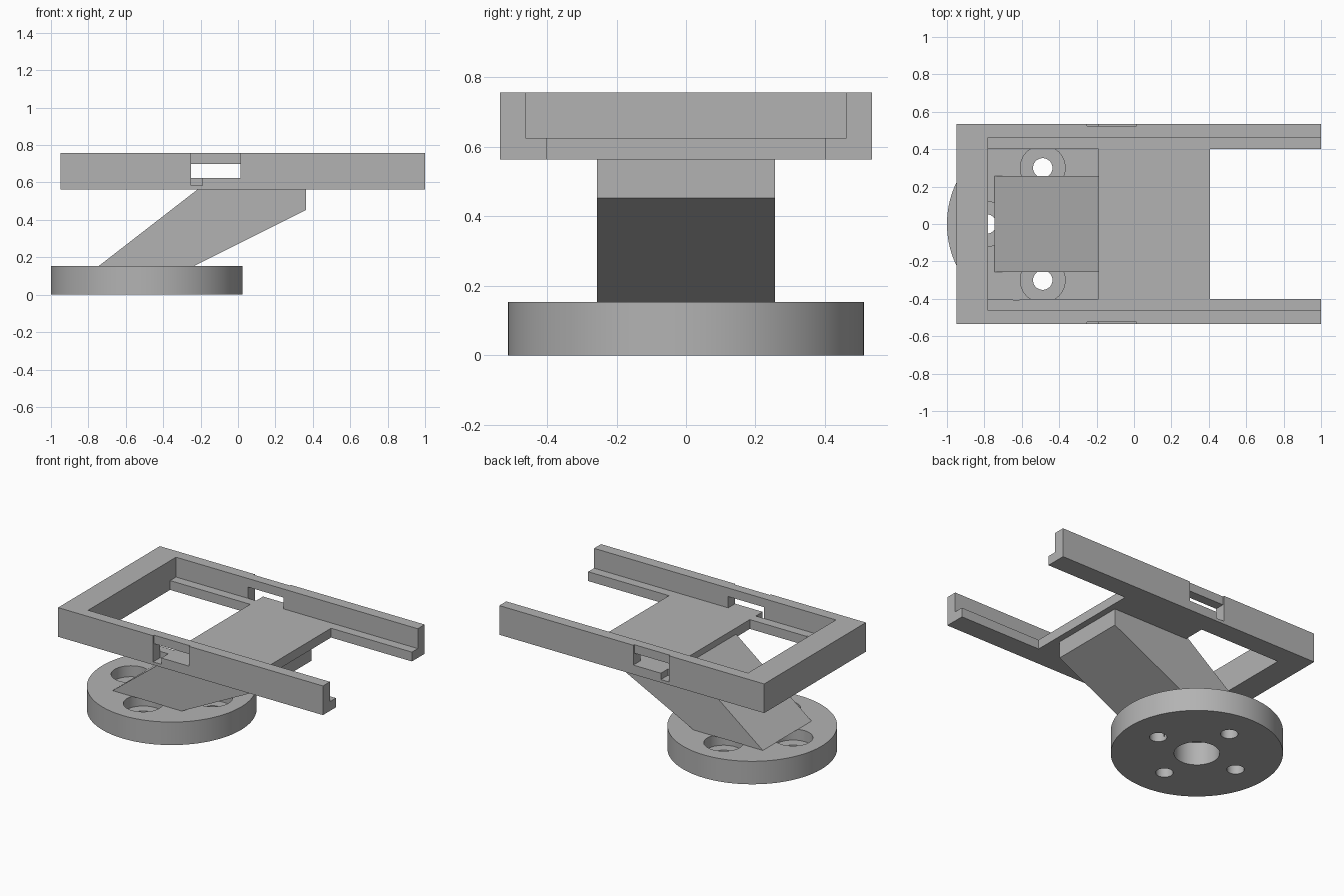
import bpy
import bmesh
import math

cube = bpy.data.objects.get("Cube")
if cube:
    bpy.data.objects.remove(cube, do_unlink=True)

grey = bpy.data.materials.new("plain grey")
grey.use_nodes = True
COLOUR = (0.45, 0.45, 0.45, 1)
grey.diffuse_color = COLOUR
grey.node_tree.nodes["Principled BSDF"].inputs["Base Color"].default_value = COLOUR


def prism(name, outline, axis, low, high):
    """Extrude a 2D outline along y (outline in xz) or z (outline in xy)."""
    bm = bmesh.new()

    def place(p, d):
        return (p[0], d, p[1]) if axis == "y" else (p[0], p[1], d)

    face = bm.faces.new([bm.verts.new(place(p, low)) for p in outline])
    moved = bmesh.ops.extrude_face_region(bm, geom=[face])["geom"]
    shift = place((0, 0), high - low)
    bmesh.ops.translate(bm, vec=shift, verts=[v for v in moved if isinstance(v, bmesh.types.BMVert)])
    bmesh.ops.recalc_face_normals(bm, faces=bm.faces)
    mesh = bpy.data.meshes.new(name)
    bm.to_mesh(mesh)
    bm.free()
    mesh.materials.append(grey)
    obj = bpy.data.objects.new(name, mesh)
    bpy.context.collection.objects.link(obj)
    return obj


def box(name, x0, x1, y0, y1, z0, z1):
    return prism(name, [(x0, y0), (x1, y0), (x1, y1), (x0, y1)], "z", z0, z1)


def cylinder(name, x, y, radius, z0, z1, sides=48):
    ring = [(x + radius * math.cos(math.tau * i / sides),
             y + radius * math.sin(math.tau * i / sides)) for i in range(sides)]
    return prism(name, ring, "z", z0, z1)


def cut(target, cutter):
    cutter.hide_render = True
    mod = target.modifiers.new("cut", "BOOLEAN")
    mod.operation = "DIFFERENCE"
    mod.solver = "EXACT"
    mod.object = cutter
    bpy.context.view_layer.objects.active = target
    bpy.ops.object.modifier_apply(modifier=mod.name)
    bpy.data.objects.remove(cutter, do_unlink=True)


# Round mounting flange with a centre bore and four counterbored bolt holes
CX, TOP = -0.488, 0.153
flange = cylinder("mounting_flange", CX, 0, 0.512, 0, TOP, 128)
cut(flange, cylinder("bore", CX, 0, 0.136, -0.1, 0.3))
for i in range(4):
    a = i * math.pi / 2
    x, y = CX + 0.3 * math.cos(a), 0.3 * math.sin(a)
    cut(flange, cylinder("bolt_hole", x, y, 0.052, -0.1, 0.3))
    cut(flange, cylinder("counterbore", x, y, 0.12, 0.08, 0.3))

# Slanted arm rising from the flange to the tray
prism("slanted_arm", [(-0.745, TOP), (-0.235, TOP), (0.363, 0.453),
                      (0.363, 0.6), (-0.168, 0.6)], "y", -0.256, 0.256)

# Open-ended tray with stepped side rails
LOW, STEP, HIGH = 0.563, 0.625, 0.757
tray = box("rail_tray", -0.95, 1, -0.535, 0.535, LOW, HIGH)
cut(tray, box("upper_pocket", -0.78, 1.2, -0.462, 0.462, STEP, 1))
cut(tray, box("rear_window", -0.78, -0.19, -0.4, 0.4, 0.4, 0.7))
cut(tray, box("open_end", 0.405, 1.2, -0.4, 0.4, 0.4, 0.7))
cut(tray, cylinder("ledge_scallop", -0.63, -0.375, 0.035, 0.4, 0.7, 24))

# Side slots, each with a thinned bar above and a small notch at one end
for s in (-1, 1):
    def side_box(name, x0, x1, inner, z0, z1):
        ys = sorted((s * inner, s * 0.7))
        return box(name, x0, x1, ys[0], ys[1], z0, z1)
    cut(tray, side_box("slot", -0.25, 0.013, 0.43, STEP, 0.7))
    cut(tray, side_box("bar_recess", -0.25, 0.013, 0.525, STEP, 1))
    cut(tray, side_box("notch", -0.25, -0.19, 0.462, 0.583, 0.66))

# Smooth the round surfaces while keeping hard edges
bpy.ops.object.select_all(action="DESELECT")
flange.select_set(True)
tray.select_set(True)
bpy.context.view_layer.objects.active = flange
bpy.ops.object.shade_smooth_by_angle(angle=math.radians(30))
